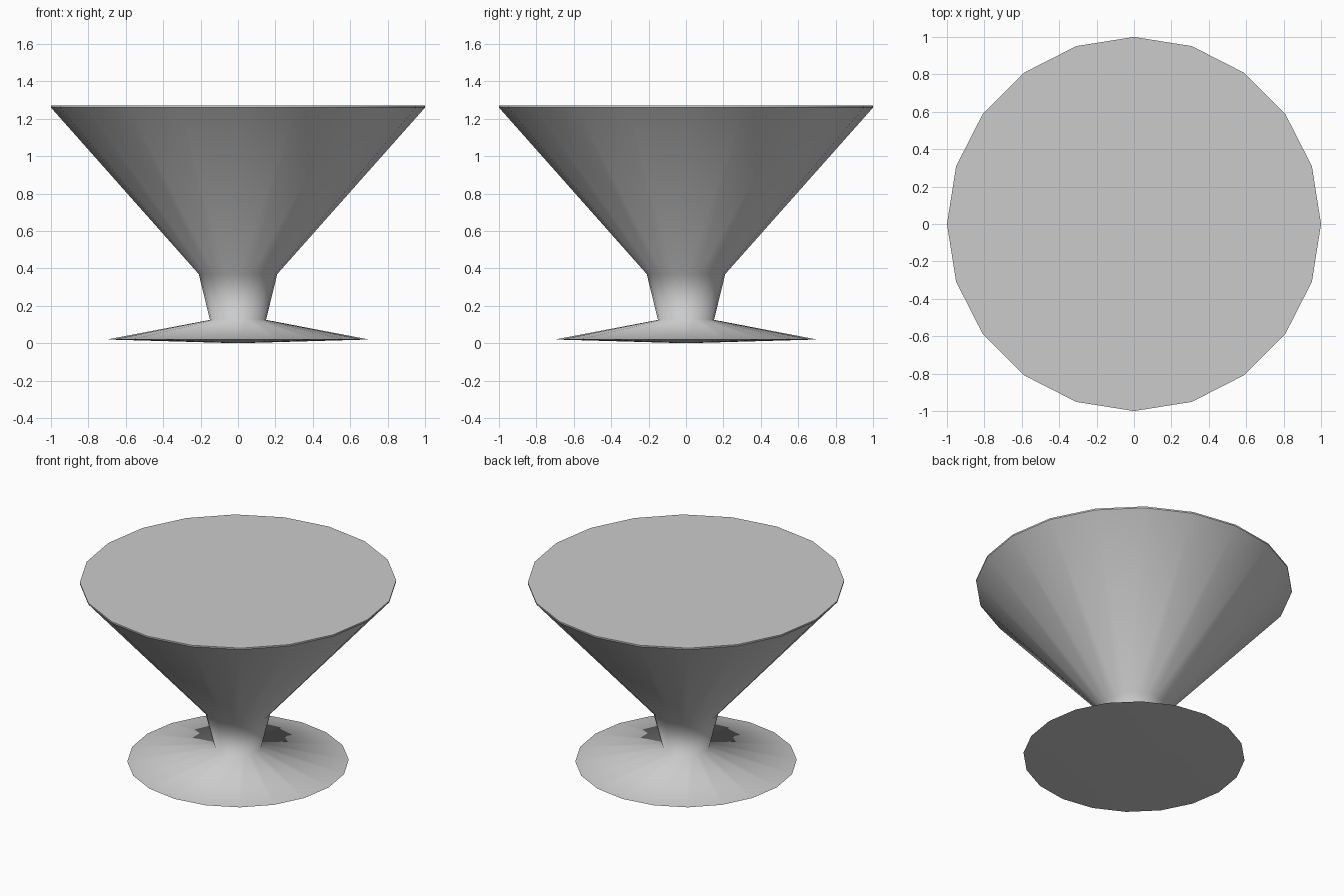
import bpy, bmesh, math

if "Cube" in bpy.data.objects:
    bpy.data.objects.remove(bpy.data.objects["Cube"])

SIDES = 20
# Outer profile (radius, height) from foot rim up to the lip
PROFILE = [(0.70, 0.02), (0.15, 0.125), (0.21, 0.37), (1.0, 1.26), (1.0, 1.27)]
SHARP_RINGS = {0, 3, 4}

bm = bmesh.new()


def ring(r, z):
    return [bm.verts.new((r * math.cos(2 * math.pi * i / SIDES),
                          r * math.sin(2 * math.pi * i / SIDES), z))
            for i in range(SIDES)]


rings = [ring(r, z) for r, z in PROFILE]

# Foot, stem, bowl and lip walls
for lo, hi in zip(rings, rings[1:]):
    for i in range(SIDES):
        j = (i + 1) % SIDES
        bm.faces.new((lo[i], lo[j], hi[j], hi[i]))

# Slightly domed underside and flat filled top
bottom = bm.verts.new((0, 0, 0))
for i in range(SIDES):
    bm.faces.new((bottom, rings[0][(i + 1) % SIDES], rings[0][i]))
bm.faces.new(rings[-1])

# Smooth around the body, crisp at the rims
for f in bm.faces:
    f.smooth = True
for k in SHARP_RINGS:
    for i in range(SIDES):
        bm.edges.get((rings[k][i], rings[k][(i + 1) % SIDES])).smooth = False

bmesh.ops.recalc_face_normals(bm, faces=bm.faces)
mesh = bpy.data.meshes.new("footed_bowl")
bm.to_mesh(mesh)
bm.free()
bpy.context.collection.objects.link(bpy.data.objects.new("footed_bowl", mesh))
